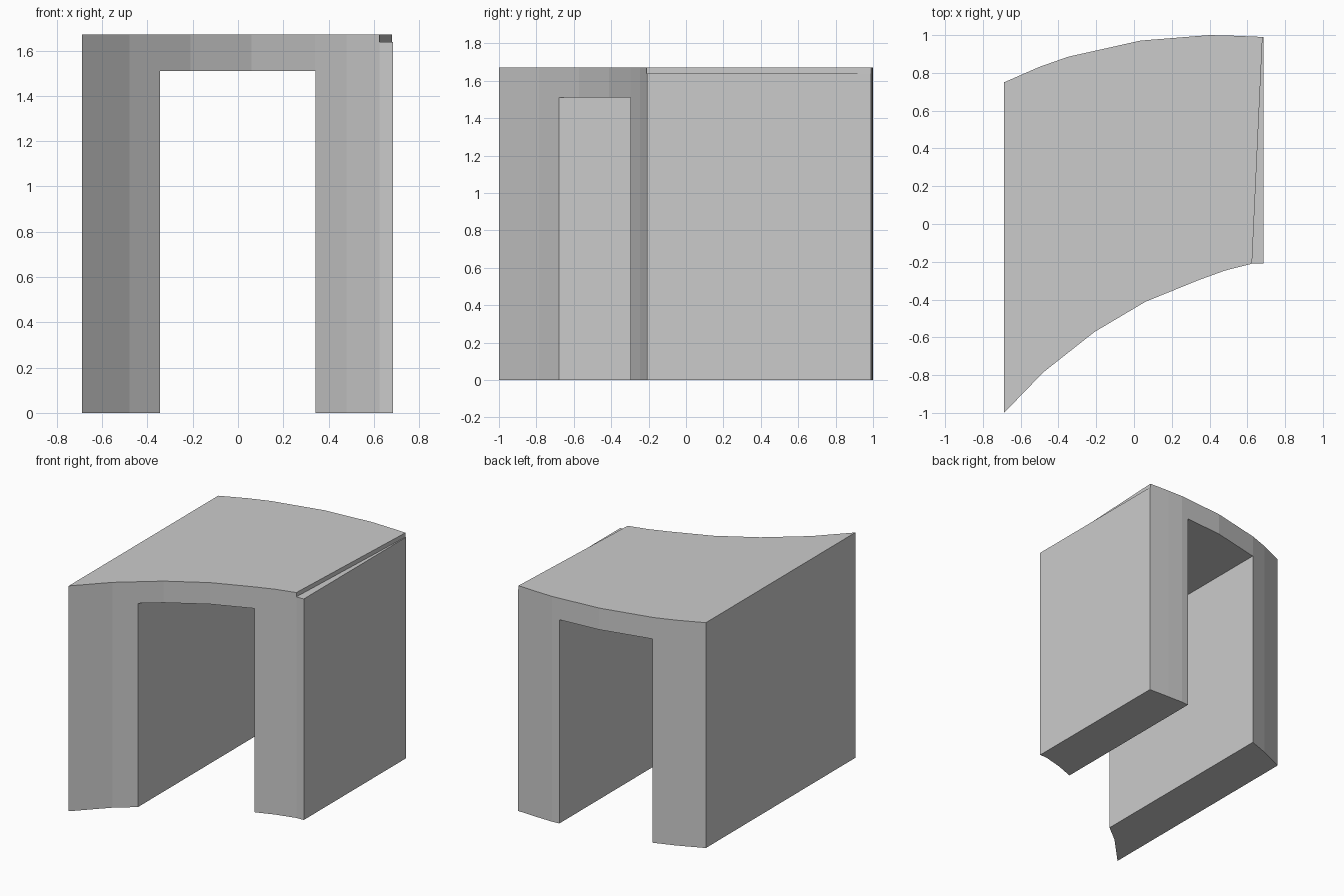
import bpy, bmesh

if "Cube" in bpy.data.objects:
    bpy.data.objects.remove(bpy.data.objects["Cube"])


def prism(name, outline, z0, z1):
    """Extrude a plan outline (counter-clockwise) from z0 to z1."""
    bm = bmesh.new()
    base = bm.faces.new([bm.verts.new((x, y, z0)) for x, y in outline])
    top = bmesh.ops.extrude_face_region(bm, geom=[base])["geom"]
    bmesh.ops.translate(bm, vec=(0, 0, z1 - z0),
                        verts=[v for v in top if isinstance(v, bmesh.types.BMVert)])
    bmesh.ops.recalc_face_normals(bm, faces=bm.faces)
    mesh = bpy.data.meshes.new(name)
    bm.to_mesh(mesh)
    bm.free()
    obj = bpy.data.objects.new(name, mesh)
    bpy.context.collection.objects.link(obj)
    return obj


def cut(target, cutter):
    mod = target.modifiers.new(cutter.name, 'BOOLEAN')
    mod.operation = 'DIFFERENCE'
    mod.solver = 'EXACT'
    mod.object = cutter
    bpy.context.view_layer.objects.active = target
    bpy.ops.object.modifier_apply(modifier=mod.name)
    bpy.data.objects.remove(cutter, do_unlink=True)


# Curved arch block: concave-swept front edge, bowed back edge
front_edge = [(-0.688, -1.0), (-0.48, -0.785), (-0.21, -0.572), (0.06, -0.412),
              (0.34, -0.298), (0.48, -0.247), (0.625, -0.21), (0.685, -0.208)]
back_edge = [(0.685, 0.99), (0.52, 0.997), (0.40, 1.0), (0.035, 0.971),
             (-0.35, 0.885), (-0.50, 0.832), (-0.688, 0.75)]
arch = prism("arch_block", front_edge + back_edge, 0, 1.67)

# Doorway running through the block
cut(arch, prism("doorway_cutter", [(-0.345, -1.3), (0.342, -1.3),
                                   (0.342, 1.3), (-0.345, 1.3)], -0.2, 1.51))

# Thin tapering rebate along the top right edge
cut(arch, prism("rebate_cutter", [(0.6206, -0.3), (0.8, -0.3),
                                  (0.8, 1.1), (0.6855, 1.1)], 1.638, 1.9))
